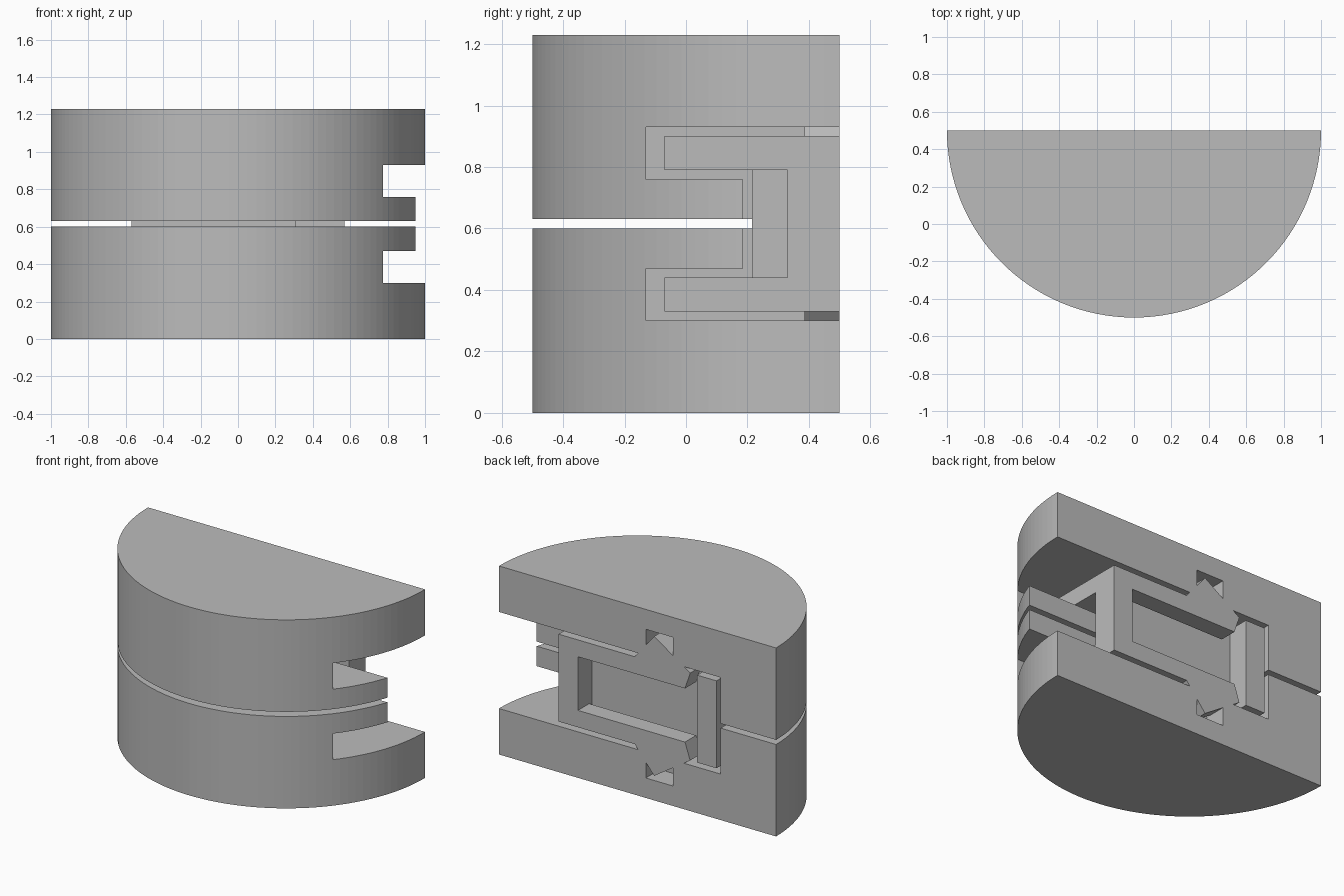
import bpy, bmesh, math
from mathutils import Vector

if "Cube" in bpy.data.objects:
    bpy.data.objects.remove(bpy.data.objects["Cube"], do_unlink=True)

MID = 0.615          # height of the mirror plane between the two halves
BACK = 0.5           # flat rear plane
GAP = 0.03           # clearance between the clip and its slot

grey = bpy.data.materials.new("light_grey")
grey.use_nodes = True
grey.diffuse_color = (0.5, 0.5, 0.5, 1)
grey.node_tree.nodes["Principled BSDF"].inputs["Base Color"].default_value = (0.5, 0.5, 0.5, 1)


def prism(name, outline, depth):
    """Closed solid from a planar outline swept along a depth vector."""
    bm = bmesh.new()
    base = bm.faces.new([bm.verts.new(p) for p in outline])
    swept = bmesh.ops.extrude_face_region(bm, geom=[base], use_keep_orig=True)["geom"]
    verts = [g for g in swept if isinstance(g, bmesh.types.BMVert)]
    bmesh.ops.translate(bm, verts=verts, vec=Vector(depth))
    bmesh.ops.recalc_face_normals(bm, faces=bm.faces)
    mesh = bpy.data.meshes.new(name)
    bm.to_mesh(mesh)
    bm.free()
    mesh.materials.append(grey)
    obj = bpy.data.objects.new(name, mesh)
    bpy.context.scene.collection.objects.link(obj)
    return obj


def box(name, x, y, z):
    outline = [(x[0], y[0], z[0]), (x[1], y[0], z[0]), (x[1], y[1], z[0]), (x[0], y[1], z[0])]
    return prism(name, outline, (0, 0, z[1] - z[0]))


def combine(target, operation, tools):
    """Apply boolean tools to the target, then remove the tools."""
    for tool in tools:
        tool.hide_render = True
        mod = target.modifiers.new("shape", 'BOOLEAN')
        mod.operation, mod.solver, mod.object = operation, 'EXACT', tool
    graph = bpy.context.evaluated_depsgraph_get()
    graph.update()
    mesh = bpy.data.meshes.new_from_object(target.evaluated_get(graph))
    target.modifiers.clear()
    target.data = mesh
    for tool in tools:
        bpy.data.objects.remove(tool, do_unlink=True)


def mirrored(z, upper):
    return z if upper else 2 * MID - z


def span(low, high, upper):
    return sorted((mirrored(low, upper), mirrored(high, upper)))


# Half-round shells, each with a T-shaped slot open at the +x side and the back
SEGMENTS = 64
for name, upper in (("upper_half_disc", True), ("lower_half_disc", False)):
    z = span(MID + 0.015, 1.23, upper)
    arc = [math.pi * (1 + i / SEGMENTS) for i in range(SEGMENTS + 1)]
    shell = prism(name, [(math.cos(a), BACK + math.sin(a), z[0]) for a in arc], (0, 0, z[1] - z[0]))
    combine(shell, 'DIFFERENCE', [
        box("slot_cutter", (-0.6, 1.2), (-0.13, 0.7), span(0.76, 0.93, upper)),
        box("neck_cutter", (-0.6, 1.2), (0.185, 0.7), span(0.5, 0.8, upper)),
        box("catch_cutter", (-0.256, -0.06), (0.355, 0.7), span(0.9, 1.1, upper)),
    ])

# Sliding clip: I-beam body with end bars and a rear pocket
clip = box("sliding_clip", (-0.57, 0.57), (-0.07, BACK), (0.33, 0.9))
combine(clip, 'DIFFERENCE', [
    box("channel_cutter", (-0.8, 0.8), (-0.3, 0.215), (0.44, 0.79)),
    box("recess_cutter", (0.31, 0.8), (0.1, 0.33), (0.44, 0.79)),
    box("pocket_cutter", (-0.43, 0.43), (0.355, 0.7), (0.2, 1.0)),
])

# Two barbed spring arms reaching from the +x bar
arm = [(0.45, 0.79), (-0.343, 0.79), (-0.38, 0.9), (-0.12, 1.07), (0.02, 0.9), (0.45, 0.9)]
combine(clip, 'UNION', [
    prism("spring_arm", [(x, 0.355 + GAP, mirrored(z, upper)) for x, z in arm],
          (0, BACK - 0.355 - GAP, 0))
    for upper in (True, False)
])
